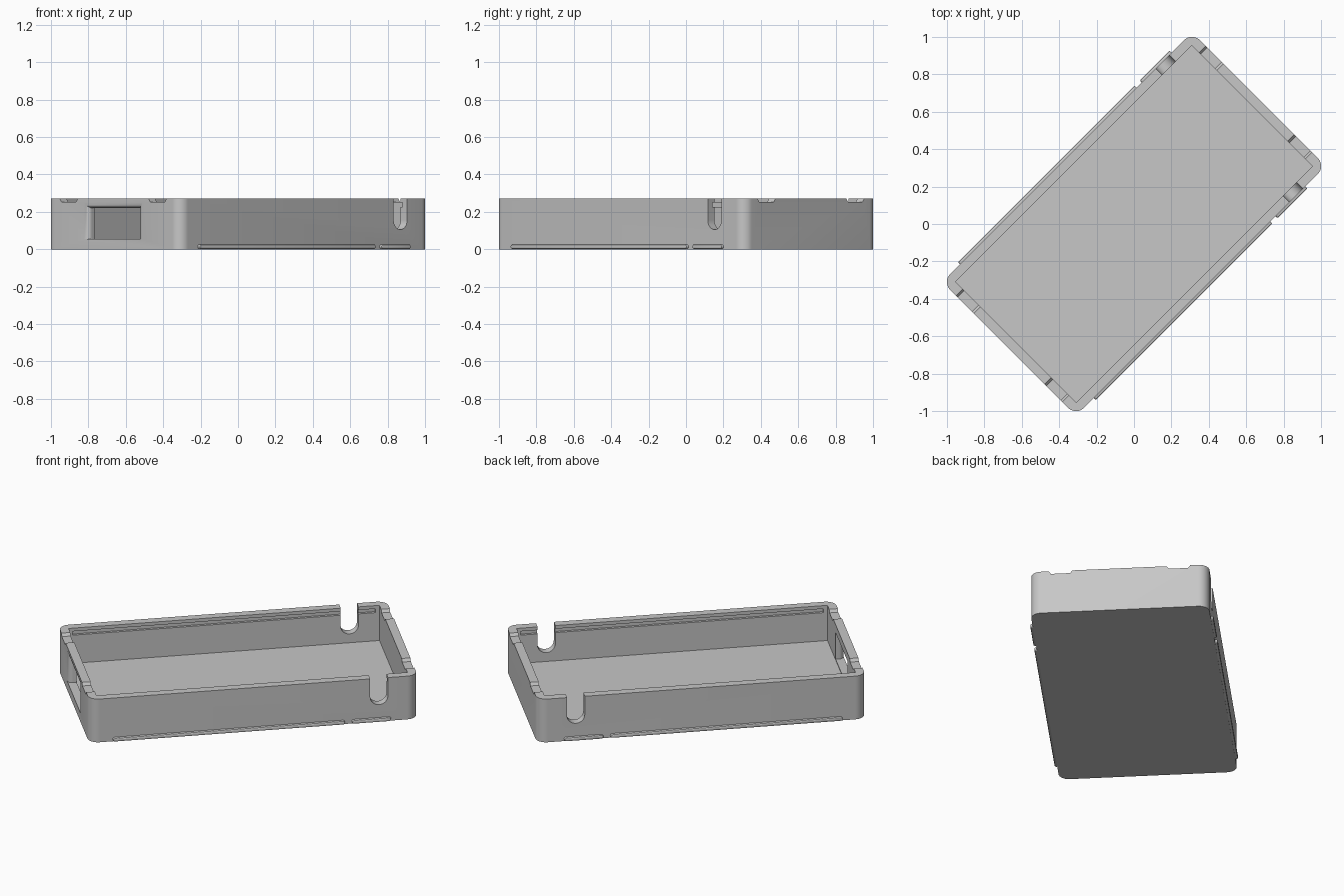
import bpy, bmesh, math

if "Cube" in bpy.data.objects:
    bpy.data.objects.remove(bpy.data.objects["Cube"])

A, B, H = 0.944, 0.506, 0.27      # half length, half width, height
WALL, FLOOR, R = 0.05, 0.05, 0.06

grey = bpy.data.materials.new("light grey")
grey.diffuse_color = (0.57, 0.57, 0.57, 1)
grey.use_nodes = True
grey.node_tree.nodes["Principled BSDF"].inputs["Base Color"].default_value = grey.diffuse_color


def loft(name, rings):
    """Closed solid through a list of matching rings of 3D points."""
    bm = bmesh.new()
    vs = [[bm.verts.new(p) for p in ring] for ring in rings]
    n = len(vs[0])
    for r0, r1 in zip(vs, vs[1:]):
        for i in range(n):
            j = (i + 1) % n
            bm.faces.new((r0[i], r0[j], r1[j], r1[i]))
    bm.faces.new(vs[0])
    bm.faces.new(vs[-1])
    bmesh.ops.recalc_face_normals(bm, faces=bm.faces)
    me = bpy.data.meshes.new(name)
    bm.to_mesh(me)
    bm.free()
    me.materials.append(grey)
    ob = bpy.data.objects.new(name, me)
    bpy.context.collection.objects.link(ob)
    return ob


def box(name, x0, x1, y0, y1, z0, z1):
    return loft(name, [[(x0, y0, z), (x1, y0, z), (x1, y1, z), (x0, y1, z)]
                       for z in (z0, z1)])


def arc(cx, cy, r, a0, a1, n=10):
    return [(cx + r * math.cos(math.radians(a0 + (a1 - a0) * i / n)),
             cy + r * math.sin(math.radians(a0 + (a1 - a0) * i / n)))
            for i in range(n + 1)]


def activate(ob):
    bpy.ops.object.select_all(action='DESELECT')
    ob.select_set(True)
    bpy.context.view_layer.objects.active = ob


def cut(ob, cutter):
    mod = ob.modifiers.new("cut", 'BOOLEAN')
    mod.operation, mod.solver, mod.object = 'DIFFERENCE', 'EXACT', cutter
    activate(ob)
    bpy.ops.object.modifier_apply(modifier=mod.name)
    bpy.data.objects.remove(cutter)


# Tray body with rounded vertical corners
outline = []
for k, (sx, sy) in enumerate(((1, 1), (-1, 1), (-1, -1), (1, -1))):
    outline += arc(sx * (A - R), sy * (B - R), R, 90 * k, 90 * k + 90)
tray = loft("tray_body", [[(x, y, z) for x, y in outline] for z in (0, H)])

# Hollow interior
ai, bi = A - WALL, B - WALL
cut(tray, box("pocket", -ai, ai, -bi, bi, FLOOR, H + 0.1))

# Round-bottomed slots through both long walls
sx, sr, sz = 0.722, 0.051, 0.105
slot = arc(sx, sz + sr, sr, 180, 360, 16) + [(sx + sr, H + 0.1), (sx - sr, H + 0.1)]
cut(tray, loft("slot", [[(x, y, z) for x, z in slot] for y in (-0.7, 0.7)]))

for s in (-1, 1):
    # Shallow sloped notches in the rim of both end walls
    notch = [(0.28, 0.253), (0.39, 0.253), (0.402, H), (0.402, H + 0.05),
             (0.268, H + 0.05), (0.268, H)]
    cut(tray, loft("notch", [[(x, s * y, z) for y, z in notch] for x in (-1.1, 1.1)]))
    # Lid groove inside each long wall
    y0, y1 = sorted((s * (bi - 0.02), s * (bi + 0.015)))
    cut(tray, box("groove", -0.87, 0.87, y0, y1, 0.226, 0.25))

# End window whose sides and top flare outwards
fr = 0.03
rings = []
for d in [-0.05] + [fr * i / 8 for i in range(9)] + [WALL + 0.03]:
    c = min(max(d, 0), fr)
    off = fr - math.sqrt(fr * fr - (fr - c) ** 2)
    x, w, top = -A + d, 0.19 + off, 0.22 + off
    rings.append([(x, -w, 0.055), (x, w, 0.055), (x, w, top), (x, -w, top)])
cut(tray, loft("window", rings))
parts = [tray]

# Grip ridges along the foot of both long walls
for s, side in ((-1, "front"), (1, "back")):
    for label, x0, x1 in (("long", -0.81, 0.525), ("short", 0.565, 0.79)):
        zc, r = 0.0135, 0.0115
        prof = arc(x1 - r, zc, r, -90, 90, 8) + arc(x0 + r, zc, r, 90, 270, 8)
        layers = ((0.47, 0), (0.514, 0), (0.519, 0.002), (0.521, 0.005))
        parts.append(loft(f"{side}_{label}_ridge", [
            [(x + (inset if x < (x0 + x1) / 2 else -inset), s * y,
              zc + (z - zc) * (1 - inset / r)) for x, z in prof]
            for y, inset in layers]))

# Turn everything diagonally and smooth the curved faces
for ob in parts:
    ob.rotation_euler.z = math.radians(45)
    activate(ob)
    bpy.ops.object.transform_apply(location=False, rotation=True, scale=False)
    bpy.ops.object.shade_smooth_by_angle(angle=math.radians(30))
